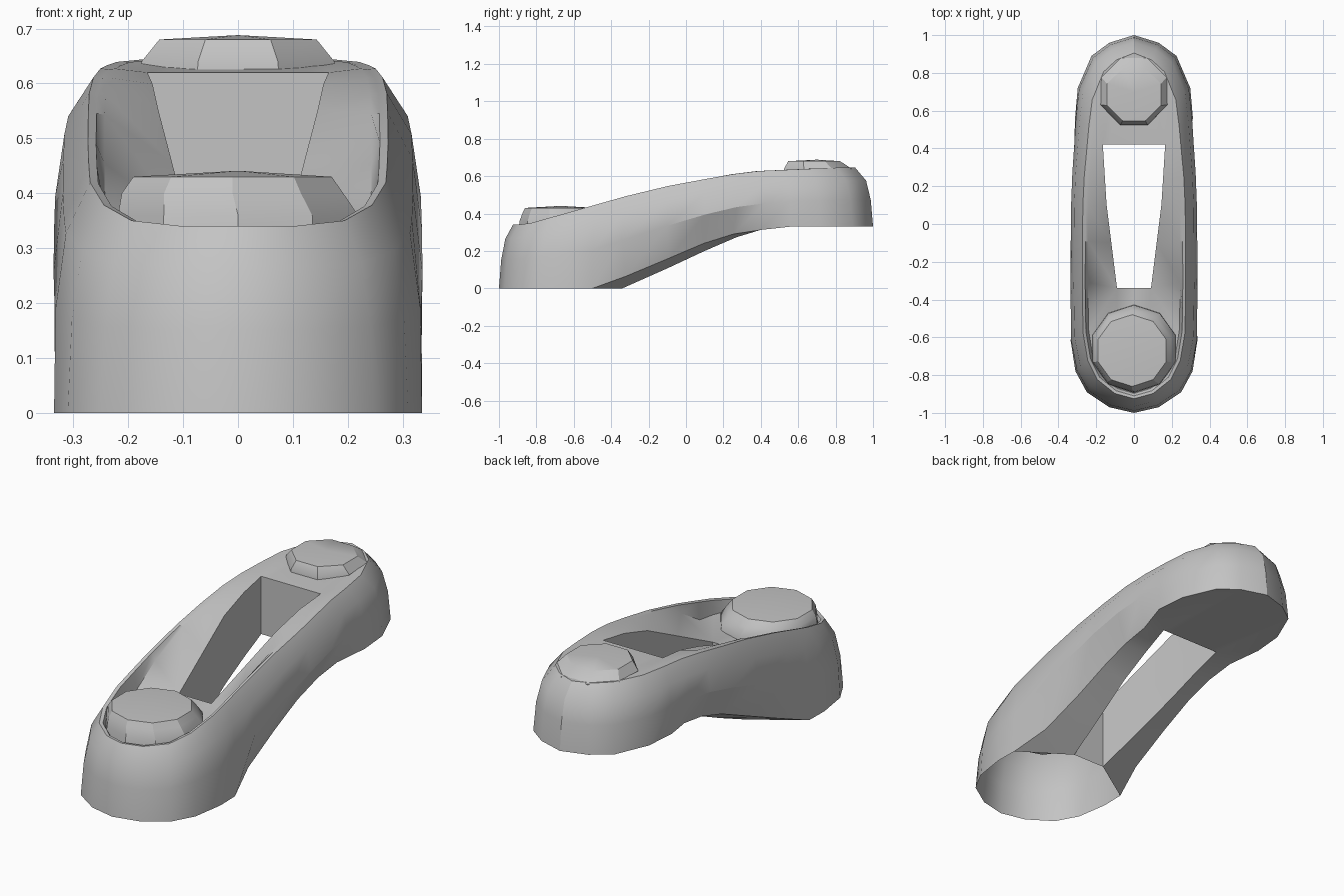
import bpy, bmesh, math

cube = bpy.data.objects.get("Cube")
if cube:
    bpy.data.objects.remove(cube, do_unlink=True)

grey = bpy.data.materials.new("plain grey")
grey.use_nodes = True
colour = (0.55, 0.55, 0.55, 1)
grey.diffuse_color = colour
grey.node_tree.nodes["Principled BSDF"].inputs["Base Color"].default_value = colour


def interp(points, y):
    """Piecewise linear value along the length, held at both ends."""
    if y <= points[0][0]:
        return points[0][1]
    for (a, u), (b, v) in zip(points, points[1:]):
        if y <= b:
            return u + (v - u) * (y - a) / (b - a)
    return points[-1][1]


def finish(bm, name):
    bmesh.ops.remove_doubles(bm, verts=bm.verts, dist=0.0005)
    bmesh.ops.recalc_face_normals(bm, faces=bm.faces)
    mesh = bpy.data.meshes.new(name)
    bm.to_mesh(mesh)
    bm.free()
    obj = bpy.data.objects.new(name, mesh)
    bpy.context.collection.objects.link(obj)
    mesh.materials.append(grey)
    bpy.ops.object.select_all(action='DESELECT')
    bpy.context.view_layer.objects.active = obj
    obj.select_set(True)
    bpy.ops.object.shade_smooth_by_angle(angle=math.radians(30))


def bridge(bm, a, b, keep=lambda i, j: True):
    for i in range(len(a)):
        j = (i + 1) % len(a)
        if keep(i, j):
            bm.faces.new((a[i], a[j], b[j], b[i]))


# Side profiles along the arm
SLOT_FRONT, SLOT_BACK = -0.34, 0.42
top = [(-0.93, .34), (-.58, .43), (-.2, .53), (.2, .6), (.36, .625), (.87, .645)]
under_outer = [(-.5, 0), (-.2, .12), (.2, .28), (.54, .33)]
under_inner = [(-.34, 0), (.02, .16), (.2, .25), (.38, .31), (.42, .33)]
floor = [(-.9, .31), (-.34, .34), (.17, .585), (.42, .62), (.87, .635)]
slot_width = [(-.34, .09), (-.1, .12), (.1, .145), (.42, .165)]
# The arms tuck in underneath, between the round feet
tuck = [(-.5, 0), (-.34, .05), (0, .07), (.27, .06), (.42, .05), (.56, 0)]
# The hollow is a deep moat at the front and blends into the rim on the arms
hollow = [(-.5, .3), (-.34, .75), (-.1, .95)]

# Plan outline, one half from front to back, then mirrored
half = [(.13, -.97), (.25, -.89), (.31, -.78), (.335, -.62), (.333, -.5), (.333, SLOT_FRONT),
        (.332, -.1), (.33, .1), (.325, .27), (.318, SLOT_BACK), (.312, .56), (.298, .72),
        (.225, .89), (.13, .96)]
plan = [(0, -1)] + half + [(0, 1)] + [(-x, y) for x, y in reversed(half)]


def outline(bm, inset, height):
    loop = []
    for x, y in plan:
        d = interp(inset, y)
        loop.append(bm.verts.new((x * (1 - d / .335), y * (1 - d), height(y))))
    return loop


def inset(front, middle, back):
    return [(-.9, front), (-.45, middle), (.2, middle), (.89, back)]


def slot(bm, profile):
    loop = []
    for x, y in plan:
        y = min(max(y, SLOT_FRONT), SLOT_BACK)
        w = interp(slot_width, y)
        loop.append(bm.verts.new((min(max(x, -w), w), y, interp(profile, y))))
    return loop


def blend(low, high, t):
    return (1 - t) * low + t * high


def level(t):
    return lambda y: blend(interp(under_outer, y), interp(top, y), t)


# Arm body: outer shell, rim, sunken top and slot, with an open front foot
bm = bmesh.new()
loops = [outline(bm, tuck, level(0)),
         outline(bm, inset(.012, -.003, .012), level(.45)),
         outline(bm, inset(.034, .014, .037), level(.78)),
         outline(bm, inset(.075, .06, .095), level(1)),
         outline(bm, inset(.09, .075, .11), level(.995)),
         outline(bm, inset(.103, .09, .12),
                 lambda y: blend(interp(floor, y), interp(top, y), interp(hollow, y))),
         slot(bm, floor),
         slot(bm, under_inner)]
for a, b in zip(loops, loops[1:]):
    bridge(bm, a, b)
bridge(bm, loops[-1], loops[0],
       lambda i, j: max(plan[i][1], plan[j][1]) > -.49)
finish(bm, "arm_body")


# Faceted buttons
def button(name, sides, turn, rings, crown):
    bm = bmesh.new()
    loops = []
    for cx, cy, rx, ry, z in rings:
        angles = [turn + 2 * math.pi * i / sides for i in range(sides)]
        loops.append([bm.verts.new((cx + rx * math.cos(a), cy + ry * math.sin(a), z))
                      for a in angles])
    for a, b in zip(loops, loops[1:]):
        bridge(bm, a, b)
    tip = bm.verts.new(crown)
    last = loops[-1]
    for i in range(sides):
        bm.faces.new((last[i], last[(i + 1) % sides], tip))
    bm.faces.new(loops[0])
    finish(bm, name)


button("front_button", 10, math.pi / 10,
       [(0, -.66, .235, .235, .31), (0, -.66, .23, .23, .36),
        (-.01, -.665, .212, .21, .4), (-.01, -.67, .19, .19, .43)],
       (0, -.67, .441))
button("back_button", 8, math.pi / 8,
       [(0, .705, .195, .195, .61), (0, .705, .19, .195, .64),
        (0, .685, .155, .15, .68)],
       (0, .7, .688))
